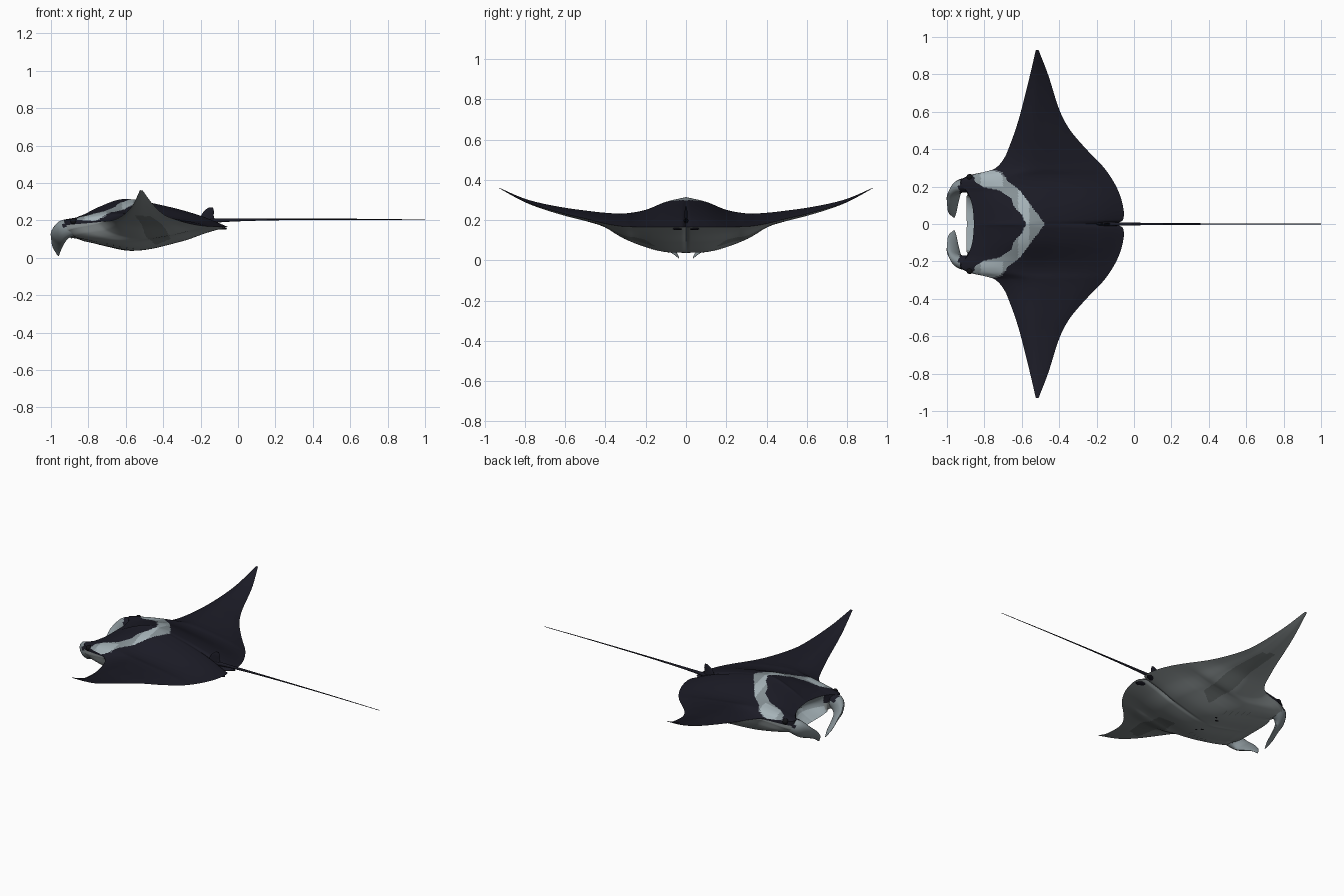
import bpy, bmesh, math
from mathutils import Vector

old = bpy.data.objects.get("Cube")
if old:
    bpy.data.objects.remove(old)


def material(name, *rgb):
    mat = bpy.data.materials.new(name)
    mat.use_nodes = True
    mat.diffuse_color = (*rgb, 1)
    mat.node_tree.nodes["Principled BSDF"].inputs["Base Color"].default_value = (*rgb, 1)
    return mat


NAVY, MARK, PALE, BELLY, SHADE, BLACK = range(6)
palette = [
    material("navy back", .011, .011, .019),
    material("grey marking", .24, .285, .305),
    material("pale marking", .38, .45, .48),
    material("belly grey", .26, .29, .295),
    material("dark belly patch", .16, .18, .18),
    material("black", .006, .006, .008),
]


def finish(name, bm, smooth=True):
    bmesh.ops.recalc_face_normals(bm, faces=bm.faces)
    mesh = bpy.data.meshes.new(name)
    bm.to_mesh(mesh)
    bm.free()
    for mat in palette:
        mesh.materials.append(mat)
    obj = bpy.data.objects.new(name, mesh)
    bpy.context.collection.objects.link(obj)
    if smooth:
        bpy.ops.object.select_all(action='DESELECT')
        obj.select_set(True)
        bpy.context.view_layer.objects.active = obj
        bpy.ops.object.shade_smooth_by_angle(angle=math.radians(50))
    return obj


def curve(keys):
    """Smooth function through (position, value) keys; values may be vectors."""
    def slope(i):
        a, b = max(i - 1, 0), min(i + 1, len(keys) - 1)
        return (keys[b][1] - keys[a][1]) / (keys[b][0] - keys[a][0])

    def value(s):
        i = 0
        while i < len(keys) - 2 and s > keys[i + 1][0]:
            i += 1
        (s0, a), (s1, b) = keys[i], keys[i + 1]
        h = s1 - s0
        t = min(max((s - s0) / h, 0), 1)
        return (a * (1 + 2 * t) * (1 - t) ** 2 + b * t * t * (3 - 2 * t)
                + slope(i) * (h * t * (1 - t) ** 2) - slope(i + 1) * (h * t * t * (1 - t)))
    return value


def inside(x, y, poly):
    hit = False
    for (ax, ay), (bx, by) in zip(poly, poly[1:] + poly[:1]):
        if (ay > y) != (by > y) and x < ax + (y - ay) * (bx - ax) / (by - ay):
            hit = not hit
    return hit


# Body planform and thickness, by distance from the centre line
lead = curve([(0, -.855), (.1, -.865), (.17, -.89), (.2, -.915), (.23, -.925), (.25, -.90),
              (.265, -.86), (.278, -.80), (.295, -.745), (.35, -.695), (.4, -.672),
              (.5, -.635), (.6, -.605), (.8, -.555), (.93, -.525)])
trail = curve([(0, -.10), (.02, -.06), (.1, -.06), (.2, -.095), (.3, -.16), (.4, -.255),
               (.5, -.34), (.6, -.395), (.8, -.46), (.93, -.51)])
lead_z = curve([(0, .2), (.3, .195), (.4, .2), (.5, .215), (.6, .235), (.7, .26), (.8, .295), (.93, .36)])
trail_z = curve([(0, .165), (.3, .168), (.4, .182), (.5, .207), (.6, .23), (.8, .292), (.93, .36)])
rise = curve([(0, .125), (.1, .103), (.2, .065), (.3, .047), (.4, .042), (.5, .035), (.7, .02), (.93, .001)])
sag = curve([(0, .148), (.1, .143), (.2, .118), (.3, .08), (.35, .055), (.4, .03), (.45, .02), (.6, .012), (.93, .001)])
top_shape = curve([(0, 0), (.15, .6), (.325, 1), (.575, .82), (.825, .44), (1, 0)])
low_shape = curve([(0, 0), (.07, .5), (.2, .85), (.4, 1), (.7, .59), (.85, .27), (1, 0)])
blunt = curve([(0, .65), (.2, .6), (.26, .4), (.3, .1), (.35, 0), (.93, 0)])

# Painted regions, mirrored across the centre line
chevron = [(-.47, -.01), (-.52, .06), (-.555, .105), (-.61, .18), (-.67, .225), (-.71, .275), (-.77, .29),
           (-.86, .262), (-.85, .225), (-.80, .195), (-.72, .18), (-.655, .135), (-.64, .09), (-.60, .05), (-.575, -.01)]
belly_patch = [(-.44, .15), (-.5, .35), (-.55, .62), (-.47, .6), (-.38, .35), (-.36, .2)]

CHORD, FRONT = 130, 6


def low_z(u, y):
    edge = lead_z(y) + (trail_z(y) - lead_z(y)) * u
    return edge - sag(y) * (low_shape(u) + blunt(y) * math.exp(-u / .08) * (1 - u))


def section(y):
    """Closed outline of the body: back, mouth or front edge, then belly."""
    a, r = abs(y), lambda s: s ** 1.2
    pts = []
    for i in range(CHORD, -1, -1):
        u = r(i / CHORD)
        edge = lead_z(a) + (trail_z(a) - lead_z(a)) * u
        z = edge + rise(a) * (top_shape(u) + .25 * blunt(a) * math.exp(-u / .08) * (1 - u))
        pts.append(Vector((lead(a) + (trail(a) - lead(a)) * u, y, z)))
    hollow = max(0, 1 - (a / .16) ** 2)
    lip = .038 * hollow ** .5
    high, low = pts[-1].z, low_z(0, a)
    for k in range(1, FRONT):
        t = k / FRONT
        x = lead(a) - lip * t + (.08 * hollow - .008 * blunt(a)) * math.sin(math.pi * t)
        pts.append(Vector((x, y, high + (low - high) * t)))
    for i in range(CHORD):
        u = r(i / CHORD)
        x = lead(a) + (trail(a) - lead(a)) * u - lip * math.exp(-u / .06)
        pts.append(Vector((x, y, low_z(u, a))))
    return pts


def body_colour(k, p):
    y = abs(p.y)
    if k < CHORD:
        if inside(p.x, y, chevron):
            return PALE if -.82 < p.x < -.70 and y > .2 or -.62 < p.x < -.56 else MARK
        return NAVY
    if k < CHORD + FRONT:
        if y < .14:
            return MARK if k < CHORD + FRONT - 2 else PALE
        return NAVY if k < CHORD + FRONT / 2 else BELLY
    return SHADE if inside(p.x, y, belly_patch) else BELLY


bm = bmesh.new()
half = [i * .005 for i in range(1, 70)] + [.345 + i * .0195 for i in range(1, 31)]
rings = [[bm.verts.new(p) for p in section(y)] for y in [-h for h in reversed(half)] + [0] + half]
n = len(rings[0])
for ra, rb in zip(rings, rings[1:]):
    for k in range(n):
        j = (k + 1) % n
        face = bm.faces.new((ra[k], ra[j], rb[j], rb[k]))
        face.material_index = body_colour(k, face.calc_center_median())
for ring in (rings[0], rings[-1]):
    bm.faces.new(ring)
bmesh.ops.remove_doubles(bm, verts=bm.verts, dist=.00005)
finish("body_and_wings", bm)


def loft(name, stations, colour, steps=24, sides=14):
    """Oval tube through (centre, wide half-axis, thickness) stations."""
    keys = list(enumerate(stations))
    centre = curve([(i, Vector(s[0])) for i, s in keys])
    wide = curve([(i, Vector(s[1])) for i, s in keys])
    thin = curve([(i, s[2]) for i, s in keys])
    bm, loops, last = bmesh.new(), [], len(stations) - 1
    for i in range(steps + 1):
        s = last * i / steps
        along = centre(min(s + .05, last)) - centre(max(s - .05, 0))
        w = wide(s)
        side = along.cross(w).normalized() * thin(s)
        loops.append([bm.verts.new(centre(s) + w * math.cos(q) + side * math.sin(q))
                      for q in (math.tau * k / sides for k in range(sides))])
    for a, b in zip(loops, loops[1:]):
        for k in range(sides):
            j = (k + 1) % sides
            bm.faces.new((a[k], a[j], b[j], b[k]))
    bm.faces.new(loops[0])
    bm.faces.new(loops[-1])
    for face in bm.faces:
        face.material_index = colour(face.calc_center_median())
    return finish(name, bm)


for label, m in (("left", -1), ("right", 1)):
    # Curled feeding fins beside the mouth
    loft(label + "_head_fin", [
        ((-.87, m * .21, .168), (.01, 0, -.045), .042),
        ((-.93, m * .2, .15), (.025, 0, -.045), .036),
        ((-.96, m * .165, .115), (.036, m * .012, -.032), .02),
        ((-.968, m * .115, .085), (.031, m * .01, -.024), .012),
        ((-.97, m * .065, .048), (.022, m * .004, -.012), .007),
        ((-.962, m * .035, .012), (.004, 0, -.002), .002)],
        lambda p: NAVY if p.x > -.935 and p.z > .172 else MARK)
    # Eyes on the sides of the head
    bm = bmesh.new()
    bmesh.ops.create_uvsphere(bm, u_segments=16, v_segments=10, radius=.018)
    bmesh.ops.translate(bm, verts=bm.verts, vec=(-.878, m * .25, .195))
    for face in bm.faces:
        face.material_index = BLACK
    finish(label + "_eye", bm)
    # Small fins either side of the tail root
    loft(label + "_pelvic_fin", [
        ((-.16, m * .02, .165), (0, .012, 0), .012),
        ((-.11, m * .035, .16), (0, .022, 0), .010),
        ((-.075, m * .048, .156), (0, .018, 0), .006),
        ((-.058, m * .052, .155), (0, .004, 0), .002)], lambda p: NAVY)
    # Gill slits and belly spots as thin plates under the body
    bm = bmesh.new()
    marks = [(-.70 + i * .035, .2 - i * .012, .003, .022) for i in range(5)]
    marks += [(-.57, .065, .012, .008), (-.545, .09, .008, .006)]
    for x, y, sx, sy in marks:
        corners = []
        for q in range(10):
            px = x + sx * math.cos(math.tau * q / 10)
            py = y + sy * math.sin(math.tau * q / 10)
            u = (px - lead(py)) / (trail(py) - lead(py))
            corners.append(bm.verts.new((px, m * py, low_z(u, py) - .002)))
        bm.faces.new(corners).material_index = BLACK if sx > .005 else SHADE
    finish(label + "_belly_marks", bm, smooth=False)

# Dorsal fin at the tail root
loft("dorsal_fin", [
    ((-.17, 0, .185), (.055, 0, 0), .010),
    ((-.165, 0, .22), (.036, 0, 0), .008),
    ((-.155, 0, .25), (.026, 0, 0), .006),
    ((-.145, 0, .27), (.01, 0, 0), .002)], lambda p: NAVY)

# Whip tail
loft("tail", [
    ((-.24, 0, .19), (0, .018, 0), .02),
    ((-.08, 0, .2), (0, .009, 0), .010),
    ((.2, 0, .205), (0, .005, 0), .005),
    ((.6, 0, .206), (0, .003, 0), .003),
    ((1, 0, .203), (0, .0015, 0), .0015)], lambda p: NAVY, steps=30, sides=10)
